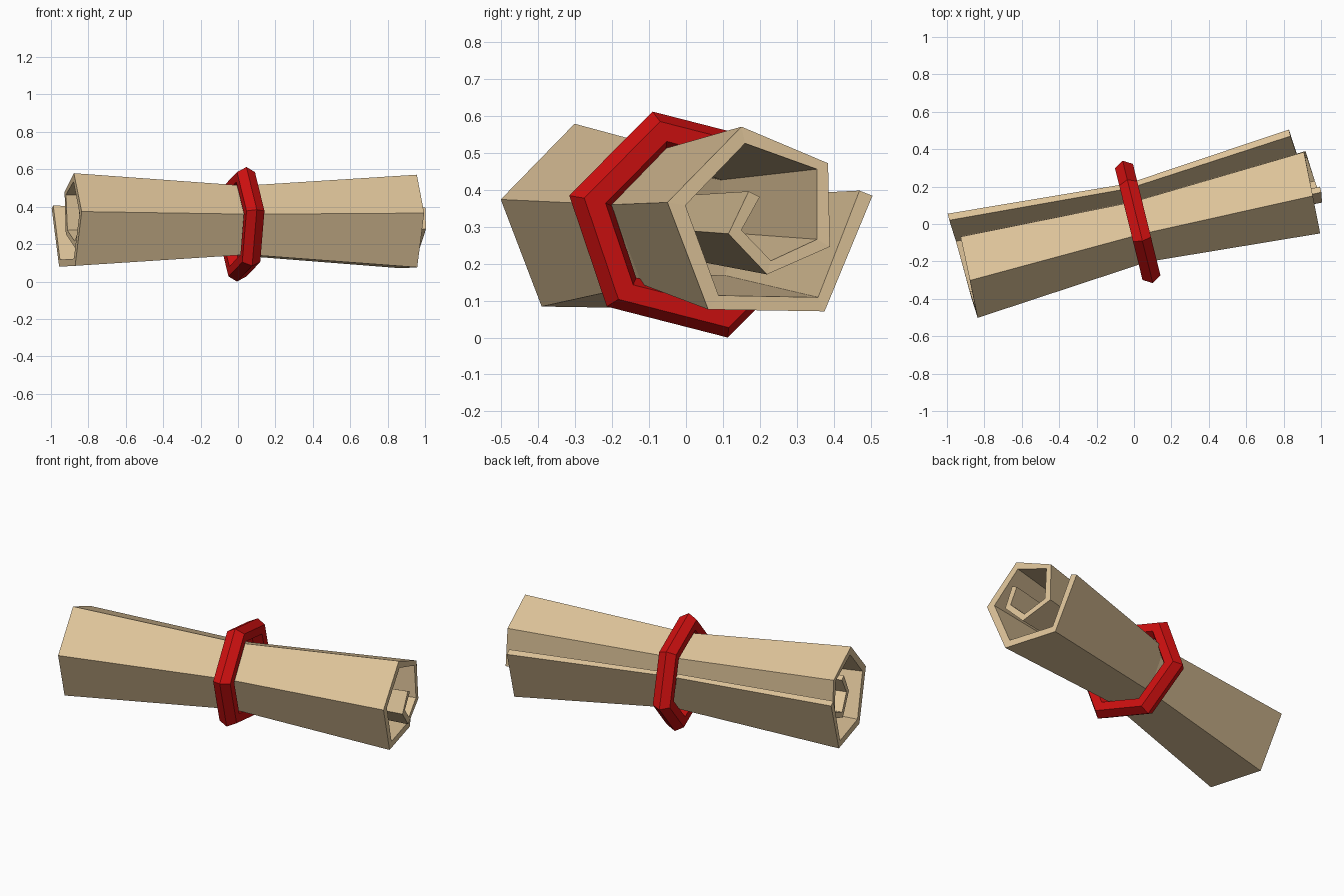
import bpy, bmesh, math
from mathutils import Matrix, Vector

if "Cube" in bpy.data.objects:
    bpy.data.objects.remove(bpy.data.objects["Cube"])

ANGLE = math.radians(13.85)      # heading of the roll's axis in plan
TURN = Matrix.Rotation(ANGLE, 4, 'Z')


def material(name, rgb):
    m = bpy.data.materials.new(name)
    m.diffuse_color = (*rgb, 1)
    m.use_nodes = True
    m.node_tree.nodes["Principled BSDF"].inputs["Base Color"].default_value = m.diffuse_color
    return m


def make_object(name, bm, mat):
    bmesh.ops.recalc_face_normals(bm, faces=bm.faces)
    bm.transform(TURN)
    me = bpy.data.meshes.new(name)
    bm.to_mesh(me)
    bm.free()
    me.materials.append(mat)
    ob = bpy.data.objects.new(name, me)
    bpy.context.collection.objects.link(ob)
    return ob


paper = material("parchment tan", (0.73, 0.55, 0.32))
red = material("ribbon red", (0.62, 0.005, 0.005))

# Parchment: spiral section (across, height), from loose flap to inner core
outer = [(.292, .388), (.156, .075), (-.171, .080), (-.287, .370), (-.083, .575),
         (.156, .476), (.159, .250), (-.019, .175), (-.129, .285), (-.075, .400)]
inner = [(.256, .402), (.138, .113), (-.142, .118), (-.237, .362), (-.073, .530),
         (.125, .460), (.123, .270), (-.008, .212), (-.093, .295), (-.044, .385)]
n = len(outer)
MID_Z, WAIST = 0.33, 0.745

bm = bmesh.new()
stations = []
for side in (-1, 0, 1):
    # the turns slide along the axis, so the core sticks out at the right end
    def place(i, p):
        along = {-1: -.954 + .0075 * i, 0: .02, 1: .925 + .0098 * i}[side]
        s = 1 if side else WAIST
        return bm.verts.new((along, p[0] * s, MID_Z + (p[1] - MID_Z) * s - .004 * side))
    stations.append(([place(i, p) for i, p in enumerate(outer)],
                     [place(i, p) for i, p in enumerate(inner)]))
for (o1, i1), (o2, i2) in zip(stations, stations[1:]):
    loop1, loop2 = o1 + i1[::-1], o2 + i2[::-1]
    for k in range(2 * n):
        j = (k + 1) % (2 * n)
        bm.faces.new((loop1[k], loop1[j], loop2[j], loop2[k]))
for o, i in (stations[0], stations[-1]):
    for k in range(n - 1):
        bm.faces.new((o[k], o[k + 1], i[k + 1], i[k]))
make_object("rolled_parchment", bm, paper)

# Ring: six-sided band with a six-sided cross-section
half = [(-.105, .306), (-.337, .0785), (-.2325, -.222)]
corners = half + [(-u, -v) for u, v in half]
R, r = .266, .057
centre = Vector((.022, .006, .306))
bm = bmesh.new()
rows = []
for u, v in corners:
    row = []
    for k in range(6):
        t = k * math.pi / 3
        f = (R + r * math.cos(t)) / (R + r)
        row.append(bm.verts.new(centre + Vector((r * math.sin(t), u * f, v * f))))
    rows.append(row)
for a in range(6):
    b = (a + 1) % 6
    for k in range(6):
        j = (k + 1) % 6
        bm.faces.new((rows[a][k], rows[a][j], rows[b][j], rows[b][k]))
make_object("binding_ring", bm, red)
